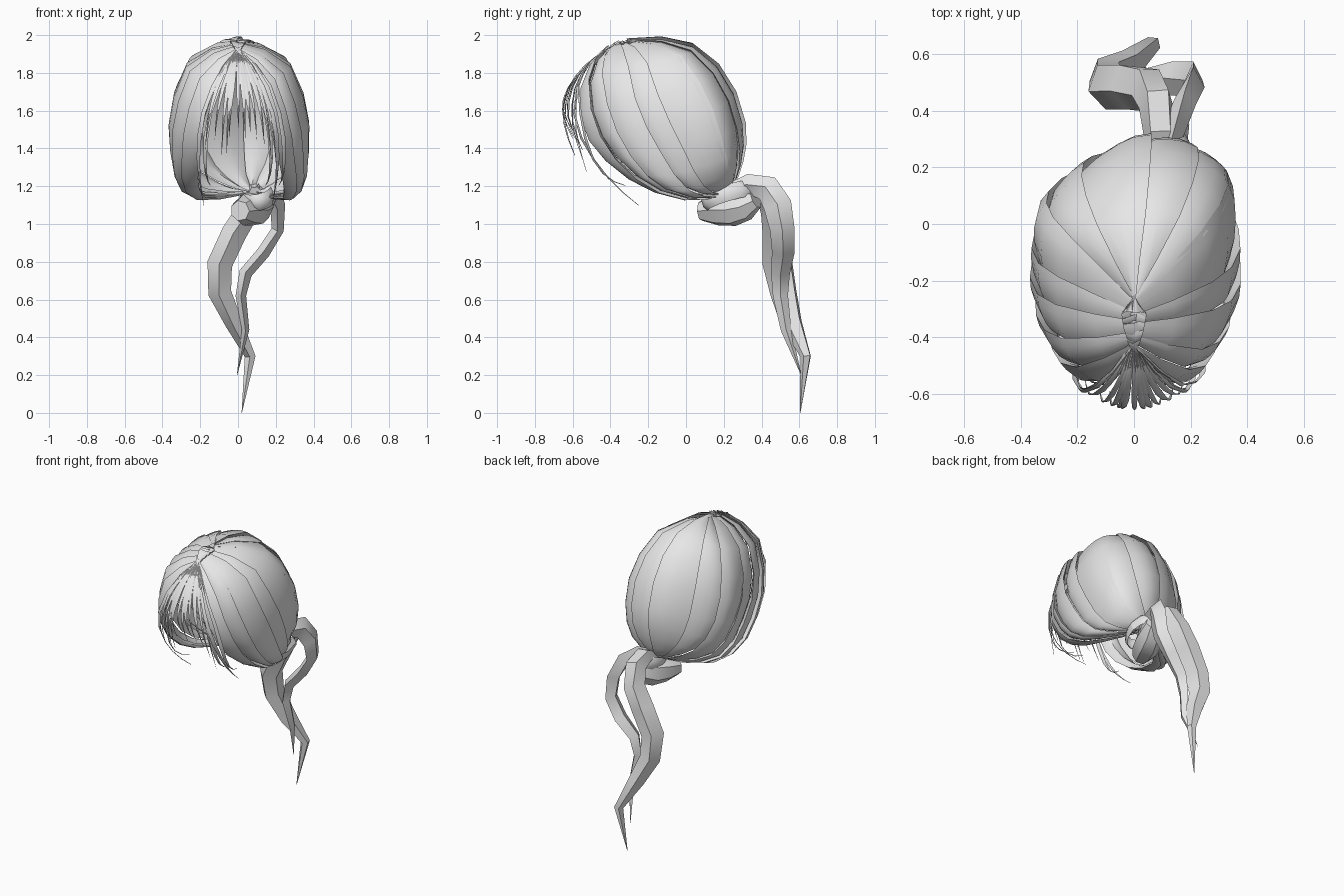
import bpy, bmesh, math, random
from mathutils import Vector

random.seed(7)
cube = bpy.data.objects.get("Cube")
if cube:
    bpy.data.objects.remove(cube, do_unlink=True)

hair = bpy.data.materials.new("hair grey")
hair.use_nodes = True
COLOUR = (0.8, 0.8, 0.8, 1)
hair.diffuse_color = COLOUR
hair.node_tree.nodes["Principled BSDF"].inputs["Base Color"].default_value = COLOUR


def spline(pts, f):
    """Catmull-Rom point on a list of vectors, f from 0 to 1."""
    n = len(pts) - 1
    s = min(max(f, 0), 1) * n
    i = min(int(s), n - 1)
    t = s - i
    b, c = pts[i], pts[i + 1]
    a = pts[i - 1] if i else b * 2 - c
    d = pts[i + 2] if i + 2 <= n else c * 2 - b
    return (b * 2 + (c - a) * t + (a * 2 - b * 5 + c * 4 - d) * t * t
            + (b * 3 - a - c * 3 + d) * t ** 3) * 0.5


def add_grid(name, rows, closed=False, angle=40):
    """Skin a list of point rows into one object."""
    bm = bmesh.new()
    grid = [[bm.verts.new(p) for p in r] for r in rows]
    m = len(rows[0])
    for r0, r1 in zip(grid, grid[1:]):
        for j in range(m if closed else m - 1):
            k = (j + 1) % m
            bm.faces.new((r0[j], r0[k], r1[k], r1[j]))
    if closed:
        bm.faces.new(grid[0][::-1])
        bm.faces.new(grid[-1])
    bmesh.ops.recalc_face_normals(bm, faces=bm.faces)
    me = bpy.data.meshes.new(name)
    bm.to_mesh(me)
    bm.free()
    me.materials.append(hair)
    ob = bpy.data.objects.new(name, me)
    bpy.context.collection.objects.link(ob)
    bpy.ops.object.select_all(action='DESELECT')
    ob.select_set(True)
    bpy.context.view_layer.objects.active = ob
    bpy.ops.object.shade_smooth_by_angle(angle=math.radians(angle))


# Guide curves from the crown to the tie: front edge, temple, side, back side, back
END = (0.01, 0.21, 1.17)
guides = [
    [(-.015, -.43, 1.92), (.11, -.55, 1.76), (.19, -.555, 1.52), (.215, -.43, 1.33),
     (.23, -.22, 1.19), (.19, .02, 1.13), END],
    [(-.03, -.385, 1.945), (.20, -.45, 1.83), (.30, -.41, 1.58), (.325, -.30, 1.36),
     (.315, -.14, 1.20), (.23, .05, 1.14), END],
    [(-.04, -.34, 1.96), (.235, -.27, 1.87), (.345, -.20, 1.62), (.35, -.09, 1.40),
     (.305, .02, 1.22), (.19, .13, 1.16), END],
    [(-.04, -.31, 1.965), (.19, -.07, 1.92), (.295, .07, 1.71), (.30, .15, 1.47),
     (.23, .20, 1.30), (.11, .22, 1.21), END],
    [(0, -.31, 1.97), (0, -.02, 1.965), (0, .19, 1.80), (0, .29, 1.54),
     (0, .285, 1.37), (0, .25, 1.24), END],
]
right = [[Vector(p) for p in g] for g in guides]
left = [[Vector((-p.x, p.y, p.z)) for p in g] for g in right[:-1]]
shell = right + left[::-1]
CENTRE = Vector((0, -0.12, 1.5))


def on_shell(u, t, lift):
    """Point on the head of hair, pulled towards the off-centre tie."""
    p = spline([spline(g, t) for g in shell], u)
    p.x += 0.08 * t ** 4
    p.y += 0.3 * p.x * max(0, 1 - abs(2 * u - 1) * 1.9) * math.sin(math.pi * t)
    return p + (p - CENTRE).normalized() * lift


# Broad swept-back locks, ridged inside, each overlapping the next like a shingle
COUNT = 14
SECTION = [(-1, 0), (-.5, 0), (0, 0), (.5, 0), (1, 0), (.55, -.03), (0, -.045), (-.55, -.03)]
cuts = [0] + [(i + random.uniform(-.25, .25)) / COUNT for i in range(1, COUNT)] + [1]
for i in range(COUNT):
    mid = (cuts[i] + cuts[i + 1]) / 2
    half = (cuts[i + 1] - cuts[i]) / 2 + 0.006
    high = random.uniform(0.004, 0.014)
    tilt = random.uniform(0.011, 0.018) * (1 if mid < 0.36 else -1)
    rows = []
    for r in range(11):
        t = r / 10
        body = 0.25 + 0.75 * math.sin(math.pi * t)
        rows.append([on_shell(mid + half * s, t, high + (tilt * s - .008 * s ** 4 + o) * body)
                     for s, o in SECTION])
    add_grid(f"swept_lock_{i + 1}", rows, closed=True)


def strand(name, pts, width):
    """Thin tapering ribbon, facing away from the head."""
    pts = [Vector(p) for p in pts]
    rows = []
    for r in range(9):
        t = r / 8
        p = spline(pts, t)
        d = (spline(pts, min(t + .02, 1)) - spline(pts, max(t - .02, 0))).normalized()
        out = (p - CENTRE).normalized()
        side = d.cross(out).normalized() * width * min(.2 + 1.4 * t, 1.6 * (1.01 - t))
        rows.append([p - side, p + out * width * .2, p + side])
    add_grid(name, rows)


# Fringe: fan of short strands falling from the parting
for i in range(13):
    s = -1 + i / 6 + random.uniform(-.07, .07)
    q = s * s
    drop = random.uniform(-.09, .07) - 0.08 * q
    strand(f"fringe_strand_{i + 1}", [
        (.02 * s, -.44, 1.91), (.065 * s, -.535 + .02 * q, 1.84),
        (.13 * s, -.625 + .05 * q, 1.72), (.18 * s, -.655 + .07 * q, 1.58 + drop / 2),
        (.20 * s, -.60 + .07 * q, 1.45 + drop)], random.uniform(.011, .017))

# Longer loose strands framing the face
for side, name, offsets in ((1, "left", (-.035, 0, .035)), (-1, "right", (0, .035))):
    for k, a in enumerate(offsets):
        b = abs(a)
        strand(f"{name}_face_strand_{k + 1}", [
            (.01 * side, -.44, 1.92), ((.11 - a) * side, -.56, 1.78),
            ((.19 - a) * side, -.59 + b, 1.56), ((.21 - a) * side, -.50, 1.36),
            ((.20 - a) * side, -.38 - b, 1.21 + b),
            ((.18 - a) * side, -.25 - 2 * b, 1.10 + 3 * b)], .016)


def lock(name, stations, sides=6, twist=0.0):
    """Tapering faceted lock; stations are x, y, z, half width, half depth."""
    pts = [Vector(s[:3]) for s in stations]
    rows = []
    for i, p in enumerate(pts):
        wide, deep = stations[i][3:]
        d = (pts[min(i + 1, len(pts) - 1)] - pts[max(i - 1, 0)]).normalized()
        u = Vector((1, 0, 0))
        u = (u - d * u.dot(d)).normalized()
        v = d.cross(u)
        angles = [math.tau * k / sides + twist for k in range(sides)]
        rows.append([p + u * math.cos(a) * wide + v * math.sin(a) * deep for a in angles])
    add_grid(name, rows, closed=True, angle=35)


# Ponytail: a broad wavy lock and a slimmer one beside it
lock("ponytail_main_lock", [
    (.09, .20, 1.17, .035, .03), (.09, .33, 1.21, .06, .055), (.08, .43, 1.18, .065, .075),
    (.05, .48, 1.07, .065, .085), (-.02, .49, .95, .07, .085), (-.095, .49, .79, .07, .085),
    (-.095, .52, .64, .065, .075), (-.02, .56, .48, .05, .06), (.065, .635, .30, .03, .03),
    (.02, .605, 0, .001, .001)], sides=5, twist=.4)
lock("ponytail_slim_lock", [
    (.10, .20, 1.17, .03, .03), (.14, .33, 1.21, .04, .055), (.18, .43, 1.19, .04, .07),
    (.21, .485, 1.10, .04, .075), (.21, .51, .97, .033, .065), (.135, .515, .85, .035, .06),
    (.04, .50, .74, .035, .05), (.015, .50, .62, .028, .04), (.04, .53, .44, .02, .028),
    (-.005, .61, .20, .001, .001)], sides=4)

# Knot: a fat stub of hair poking forward under the tie
lock("knot_stub", [
    (.15, .37, 1.13, .05, .05), (.12, .31, 1.10, .075, .085), (.085, .24, 1.08, .085, .095),
    (.045, .16, 1.075, .08, .085), (.01, .08, 1.07, .055, .055)], sides=7)

# Band of hair looped round the knot, sloping down to the front
rows = []
axis = Vector((-.2, -.28, .94)).normalized()
e1 = (Vector((1, 0, 0)) - axis * axis.x).normalized()
e2 = axis.cross(e1)
for k in range(13):
    a = math.tau * k / 12
    rim = e1 * math.cos(a) * .095 + e2 * math.sin(a) * .145
    rows.append([Vector((.11, .225, 1.15)) + rim * q + axis * o
                 for q, o in ((.88, -.045), (1, -.02), (1, .02), (.85, .045))])
add_grid("knot_band", rows)
